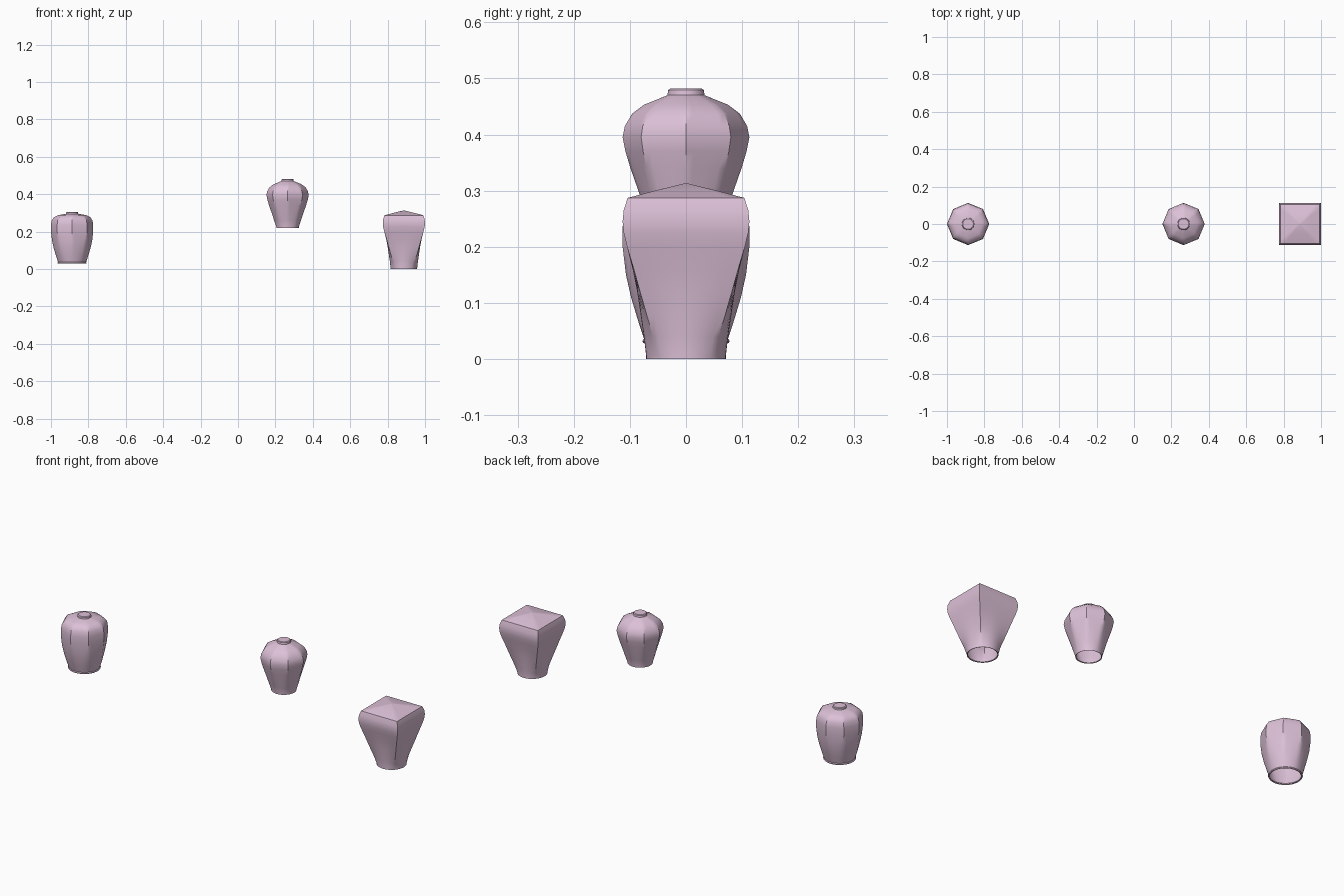
import bpy, bmesh, math

if "Cube" in bpy.data.objects:
    bpy.data.objects.remove(bpy.data.objects["Cube"])

SEG = 48


def polygon_radius(angle, sides, phase):
    """Distance to a regular polygon whose corners lie at radius 1."""
    step = 2 * math.pi / sides
    a = (angle - phase) % step - step / 2
    return math.cos(step / 2) / math.cos(a)


def vessel(name, x, sides, phase, scale, rings):
    """Loft rings of (height, radius, blend from circle to polygon)."""
    bm = bmesh.new()
    loops = []
    for z, r, blend in rings:
        loop = []
        for i in range(SEG):
            a = 2 * math.pi * i / SEG
            poly = polygon_radius(a, sides, phase) * scale
            d = r * (1 - blend + blend * poly)
            loop.append(bm.verts.new((d * math.cos(a), d * math.sin(a), z)))
        loops.append(loop)
    for lo, hi in zip(loops, loops[1:]):
        for i in range(SEG):
            j = (i + 1) % SEG
            bm.faces.new((lo[i], lo[j], hi[j], hi[i]))
    # Closed top, open underside
    tip = bm.verts.new((0, 0, rings[-1][0]))
    top = loops[-1]
    for i in range(SEG):
        bm.faces.new((top[i], top[(i + 1) % SEG], tip))
    mesh = bpy.data.meshes.new(name)
    bm.to_mesh(mesh)
    bm.free()
    obj = bpy.data.objects.new(name, mesh)
    obj.location.x = x
    bpy.context.collection.objects.link(obj)
    mat = bpy.data.materials.get("pale_pink") or bpy.data.materials.new("pale_pink")
    mat.diffuse_color = (0.72, 0.53, 0.68, 1)
    mat.use_nodes = True
    mat.node_tree.nodes["Principled BSDF"].inputs["Base Color"].default_value = mat.diffuse_color
    mesh.materials.append(mat)
    bpy.ops.object.select_all(action='DESELECT')
    obj.select_set(True)
    bpy.context.view_layer.objects.active = obj
    bpy.ops.object.shade_smooth_by_angle(angle=math.radians(35))
    return obj


# Tall barrel-shaped vessel with a small round cap
vessel("barrel_vessel", -0.887, 8, 0, 1.0, [
    (0.030, 0.070, 0), (0.028, 0.076, 0), (0.032, 0.078, 0), (0.036, 0.075, 0),
    (0.07, 0.086, 0.2), (0.11, 0.098, 0.5), (0.15, 0.107, 0.8),
    (0.20, 0.113, 1), (0.235, 0.113, 1), (0.26, 0.109, 1),
    (0.277, 0.097, 0.9), (0.288, 0.075, 0.7), (0.295, 0.033, 0),
    (0.302, 0.032, 0), (0.305, 0.028, 0)])

# Raised round vessel with wide shoulders and a small round cap
vessel("shoulder_vessel", 0.265, 8, 0, 1.0, [
    (0.222, 0.056, 0), (0.220, 0.060, 0), (0.225, 0.060, 0),
    (0.26, 0.072, 0.3), (0.30, 0.085, 0.6), (0.34, 0.099, 0.9),
    (0.37, 0.108, 1), (0.395, 0.113, 1), (0.415, 0.109, 1),
    (0.437, 0.096, 1), (0.453, 0.075, 0.8), (0.470, 0.033, 0),
    (0.479, 0.032, 0), (0.482, 0.028, 0)])

# Square vessel with a round foot and a low pyramid roof
vessel("square_vessel", 0.887, 4, math.pi / 4, math.sqrt(2), [
    (0.002, 0.066, 0), (0.0, 0.071, 0), (0.005, 0.071, 0),
    (0.04, 0.075, 0.25), (0.08, 0.081, 0.55), (0.12, 0.087, 0.8),
    (0.16, 0.095, 0.93), (0.20, 0.105, 1), (0.225, 0.111, 1),
    (0.245, 0.113, 1), (0.265, 0.111, 1), (0.287, 0.104, 1),
    (0.300, 0.055, 1), (0.313, 0.002, 0.5)])
